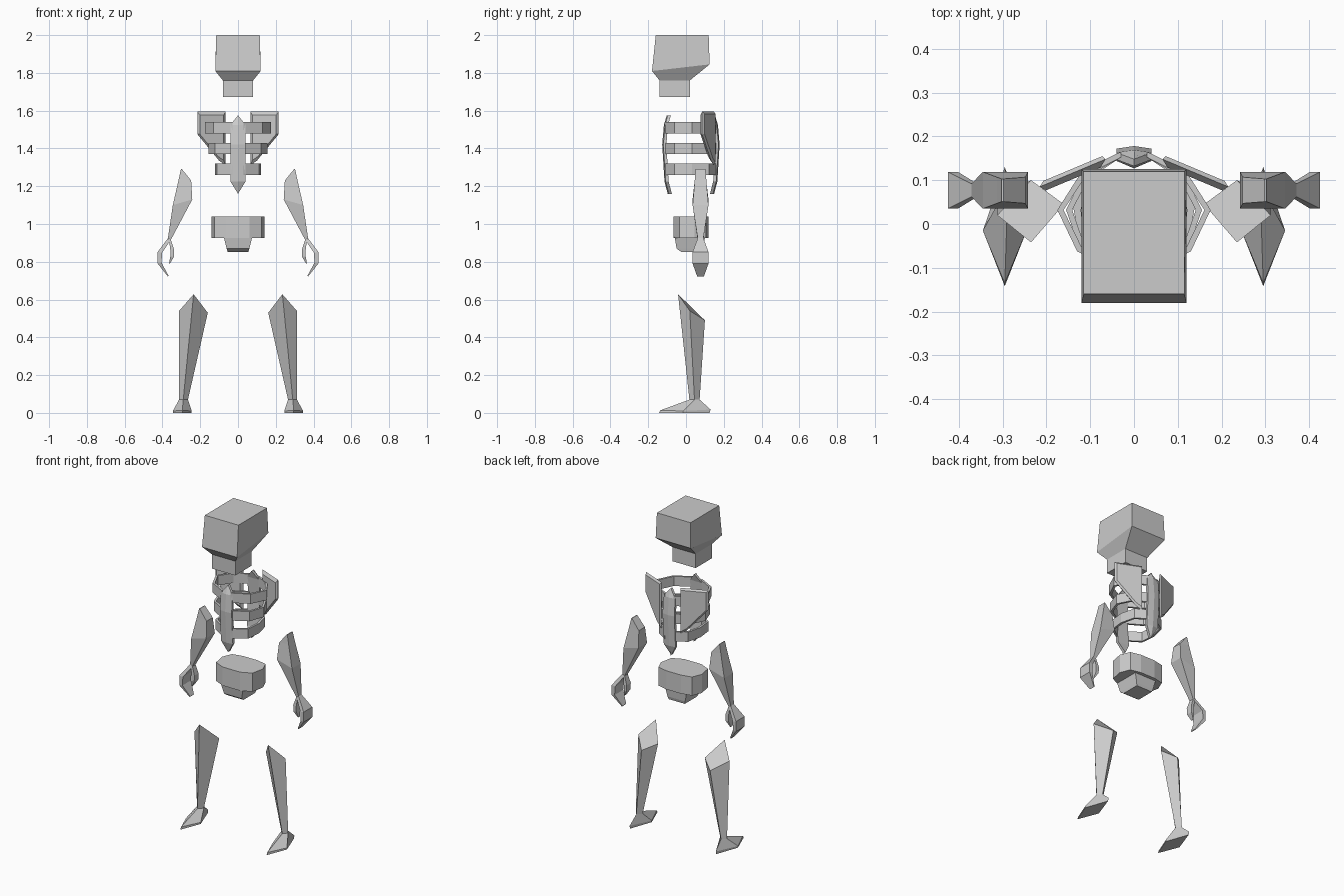
import bpy, bmesh

if "Cube" in bpy.data.objects:
    bpy.data.objects.remove(bpy.data.objects["Cube"])


def loft(name, rings, mirror=False, closed=False):
    """Skin a list of equal-length point rings, cap (or join) the ends, optionally mirror in x."""
    bm = bmesh.new()
    vs = [[bm.verts.new(p) for p in r] for r in rings]
    n = len(rings[0])
    pairs = list(zip(vs, vs[1:])) + ([(vs[-1], vs[0])] if closed else [])
    for a, b in pairs:
        for i in range(n):
            j = (i + 1) % n
            bm.faces.new((a[i], a[j], b[j], b[i]))
    if not closed:
        bm.faces.new(vs[0])
        bm.faces.new(vs[-1])
    bmesh.ops.remove_doubles(bm, verts=bm.verts[:], dist=0.0005)
    bmesh.ops.recalc_face_normals(bm, faces=bm.faces[:])
    me = bpy.data.meshes.new(name)
    bm.to_mesh(me)
    bm.free()
    ob = bpy.data.objects.new(name, me)
    bpy.context.collection.objects.link(ob)
    if mirror:
        m = ob.modifiers.new("mirror", 'MIRROR')
        m.use_axis[0] = True
        m.use_mirror_merge = False
    return ob


def rect(w, y0, y1, z0, z1=None):
    z1 = z0 if z1 is None else z1
    return [(-w, y0, z0), (w, y0, z0), (w, y1, z1), (-w, y1, z1)]


def limb_ring(outer, inner, h, y=0.077):
    """Cross-section through a limb from (x, z) outer and inner points and half depth."""
    (xo, zo), (xi, zi) = outer, inner
    return [(xo, y - h, zo), (xi, y - h, zi), (xi, y + h, zi), (xo, y + h, zo)]


# Skull and jaw
loft("skull", [
    rect(0.115, -0.16, 0.12, 2.0),
    rect(0.12, -0.18, 0.125, 1.81, 1.845),
    rect(0.08, -0.14, 0.02, 1.76),
    rect(0.08, -0.14, 0.02, 1.672),
])

# Breastbone and backbone: pointed, slightly bowed strips
strip = [(1.575, 0, 0.10), (1.525, 0.04, 0.115), (1.42, 0.04, 0.124),
         (1.225, 0.04, 0.112), (1.16, 0, 0.095)]
for name, side, off in (("breastbone", -1, 0), ("backbone", 1, 0.052)):
    loft(name, [[(-w, side * (y + off - 0.02), z), (-w, side * (y + off - 0.004), z),
                 (0, side * (y + off + 0.002), z), (w, side * (y + off - 0.004), z),
                 (w, side * (y + off - 0.02), z)] for z, w, y in strip])

# Three pairs of ribs
for k, (z, w, c) in enumerate(((1.51, 0.175, 0.13), (1.40, 0.155, 0.122), (1.29, 0.122, 0.112))):
    path = [(0.03, -0.115, 0, 1), (c, -0.062, -0.010, 0.010), (w, 0.032, -0.014, 0),
            (c - 0.012, 0.122, -0.010, -0.010), (0.03, 0.165, 0, -1)]
    rings = []
    for x, y, dx, dy in path:
        dy = dy * 0.013 if abs(dy) == 1 else dy
        rings.append([(x, y, z - 0.03), (x, y, z + 0.03),
                      (x + dx, y + dy, z + 0.03), (x + dx, y + dy, z - 0.03)])
    loft("rib_pair_%d" % (k + 1), rings, mirror=True)

# Shoulder blades: slanted tapering plates with a bevelled inner face
outline = [(0.065, 1.595), (0.215, 1.595), (0.215, 1.475), (0.10, 1.335), (0.065, 1.31)]
cx, cz = 0.135, 1.48


def blade(depth, s):
    pts = [(cx + (x - cx) * s, cz + (z - cz) * s) for x, z in outline]
    return [(x, 0.158 - (x - 0.065) * 0.42 - depth, z) for x, z in pts]


loft("shoulder_blade", [blade(0, 0.9), blade(0.01, 1.0), blade(0.024, 0.84)], mirror=True)

# Pelvis: faceted band with a narrower block below
half = [(0.06, -0.065), (0.125, -0.035), (0.14, 0.045), (0.115, 0.105), (0.05, 0.12)]
plan = half + [(-x, y) for x, y in reversed(half)]
loft("pelvis", [[(x, y, 1.04) for x, y in plan], [(x, y, 0.925) for x, y in plan]])
loft("pelvis_base", [rect(0.075, -0.06, 0.10, 0.93), rect(0.06, -0.05, 0.095, 0.87),
                     rect(0.055, -0.025, 0.09, 0.852)])

# Arms
loft("arm", [
    limb_ring((0.302, 1.292), (0.298, 1.292), 0.026),
    limb_ring((0.313, 1.24), (0.248, 1.23), 0.03),
    limb_ring((0.345, 1.10), (0.242, 1.13), 0.042),
    limb_ring((0.371, 0.925), (0.356, 0.915), 0.015),
], mirror=True)

# Hands: curved finger plate and a small thumb
loft("fingers", [
    limb_ring((0.371, 0.925), (0.358, 0.912), 0.015),
    limb_ring((0.425, 0.852), (0.402, 0.848), 0.042),
    limb_ring((0.425, 0.79), (0.405, 0.795), 0.042),
    limb_ring((0.372, 0.723), (0.368, 0.727), 0.018),
], mirror=True)
loft("thumb", [
    limb_ring((0.366, 0.92), (0.356, 0.918), 0.015),
    limb_ring((0.358, 0.86), (0.338, 0.865), 0.02),
    limb_ring((0.358, 0.83), (0.340, 0.825), 0.02),
    limb_ring((0.365, 0.79), (0.361, 0.79), 0.008),
], mirror=True)

# Legs: slanted diamond at the top tapering to the ankle
ankle = [(0.29, 0.018, 0.07), (0.265, 0.045, 0.07), (0.29, 0.072, 0.07), (0.312, 0.045, 0.07)]
loft("leg", [
    [(0.235, -0.042, 0.628), (0.16, 0.045, 0.53), (0.235, 0.10, 0.49), (0.312, 0.02, 0.54)],
    ankle,
], mirror=True)

# Feet
loft("foot", [
    ankle,
    [(0.295, -0.135, 0.014), (0.245, -0.015, 0.01), (0.295, 0.13, 0.018), (0.345, -0.015, 0.01)],
    [(0.295, -0.142, 0), (0.245, -0.015, 0), (0.295, 0.125, 0), (0.345, -0.015, 0)],
], mirror=True)
